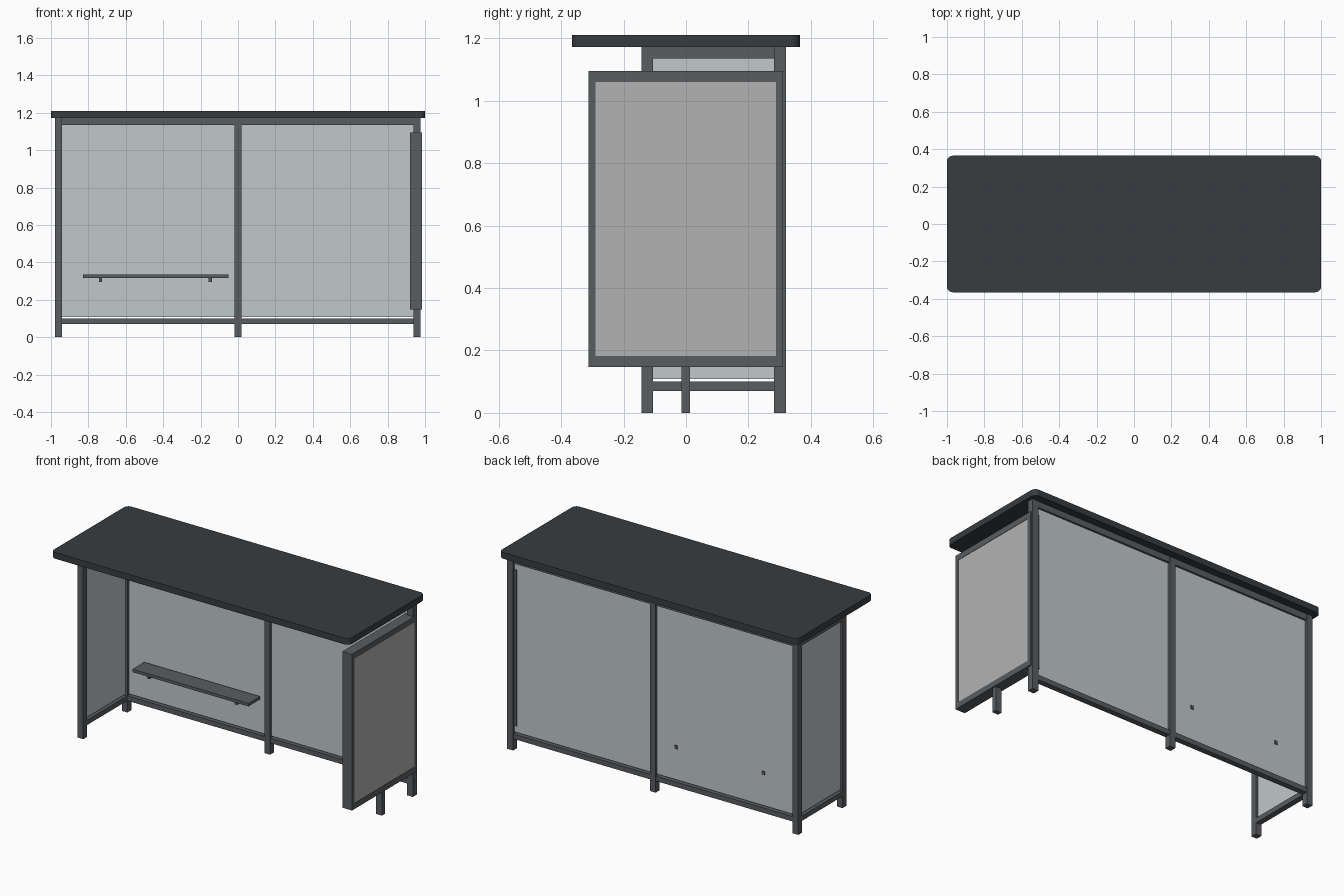
import bpy, bmesh

if "Cube" in bpy.data.objects:
    bpy.data.objects.remove(bpy.data.objects["Cube"])


def material(name, rgb):
    m = bpy.data.materials.new(name)
    m.diffuse_color = (*rgb, 1)
    m.use_nodes = True
    m.node_tree.nodes["Principled BSDF"].inputs["Base Color"].default_value = m.diffuse_color
    return m


STEEL = material("steel", (0.10, 0.11, 0.12))
DARK = material("dark_roof", (0.04, 0.045, 0.05))
GLASS = material("glass", (0.53, 0.58, 0.58))
POSTER = material("poster_grey", (0.45, 0.45, 0.45))


def box(name, x, y, z, mat, corner=0.0):
    """Box from (min, max) ranges, optionally with rounded vertical edges."""
    bm = bmesh.new()
    bmesh.ops.create_cube(bm, size=1)
    for v in bm.verts:
        for i, (lo, hi) in enumerate((x, y, z)):
            v.co[i] = lo + (v.co[i] + 0.5) * (hi - lo)
    if corner:
        upright = [e for e in bm.edges
                   if abs(e.verts[0].co.z - e.verts[1].co.z) > 1e-4]
        bmesh.ops.bevel(bm, geom=upright, offset=corner, segments=5,
                        profile=0.5, affect='EDGES')
    mesh = bpy.data.meshes.new(name)
    bm.to_mesh(mesh)
    bm.free()
    ob = bpy.data.objects.new(name, mesh)
    bpy.context.collection.objects.link(ob)
    mesh.materials.append(mat)
    return ob


LEFT, MID, RIGHT = (-0.978, -0.94), (-0.02, 0.018), (0.937, 0.977)
BACK, FRONT = (0.282, 0.32), (-0.142, -0.105)
TOP_RAIL, LOW_RAIL, PANE = (1.135, 1.172), (0.07, 0.10), (0.108, 1.135)

# Roof slab
box("roof", (-1, 1), (-0.365, 0.365), (1.172, 1.21), DARK, 0.03)

# Posts
for name, x, y in (("back_left_post", LEFT, BACK), ("back_middle_post", MID, BACK),
                   ("back_right_post", RIGHT, BACK), ("front_left_post", LEFT, FRONT)):
    box(name, x, y, (0, 1.172), STEEL)

# Rear wall: rails and glass in each bay
for side, x in (("left", (LEFT[1], MID[0])), ("right", (MID[1], RIGHT[0]))):
    box(f"back_{side}_top_rail", x, (0.284, 0.318), TOP_RAIL, STEEL)
    box(f"back_{side}_low_rail", x, (0.284, 0.318), LOW_RAIL, STEEL)
    box(f"back_{side}_glass", x, (0.296, 0.306), PANE, GLASS)

# Left end wall
side_y = (FRONT[1], BACK[0])
box("side_top_rail", (-0.976, -0.942), side_y, TOP_RAIL, STEEL)
box("side_low_rail", (-0.976, -0.942), side_y, LOW_RAIL, STEEL)
box("side_glass", (-0.964, -0.954), side_y, PANE, GLASS)

# Bench and its brackets, fixed through the rear glass
box("bench_seat", (-0.83, -0.05), (0.172, 0.284), (0.317, 0.335), STEEL)
for i, cx in enumerate((-0.735, -0.148)):
    box(f"bench_bracket_{i + 1}", (cx - 0.009, cx + 0.009), (0.19, 0.311),
        (0.295, 0.317), STEEL)

# Poster case on the right end: frame, display and foot
case_x = (0.92, 0.985)
box("case_top", case_x, (-0.313, 0.311), (1.06, 1.095), STEEL)
box("case_bottom", case_x, (-0.313, 0.311), (0.147, 0.182), STEEL)
box("case_front_side", case_x, (-0.313, -0.290), (0.182, 1.06), STEEL)
box("case_back_side", case_x, (0.288, 0.311), (0.182, 1.06), STEEL)
box("case_display", (0.922, 0.983), (-0.290, 0.288), (0.182, 1.06), POSTER)
box("case_foot", RIGHT, (-0.015, 0.013), (0, 0.147), STEEL)
